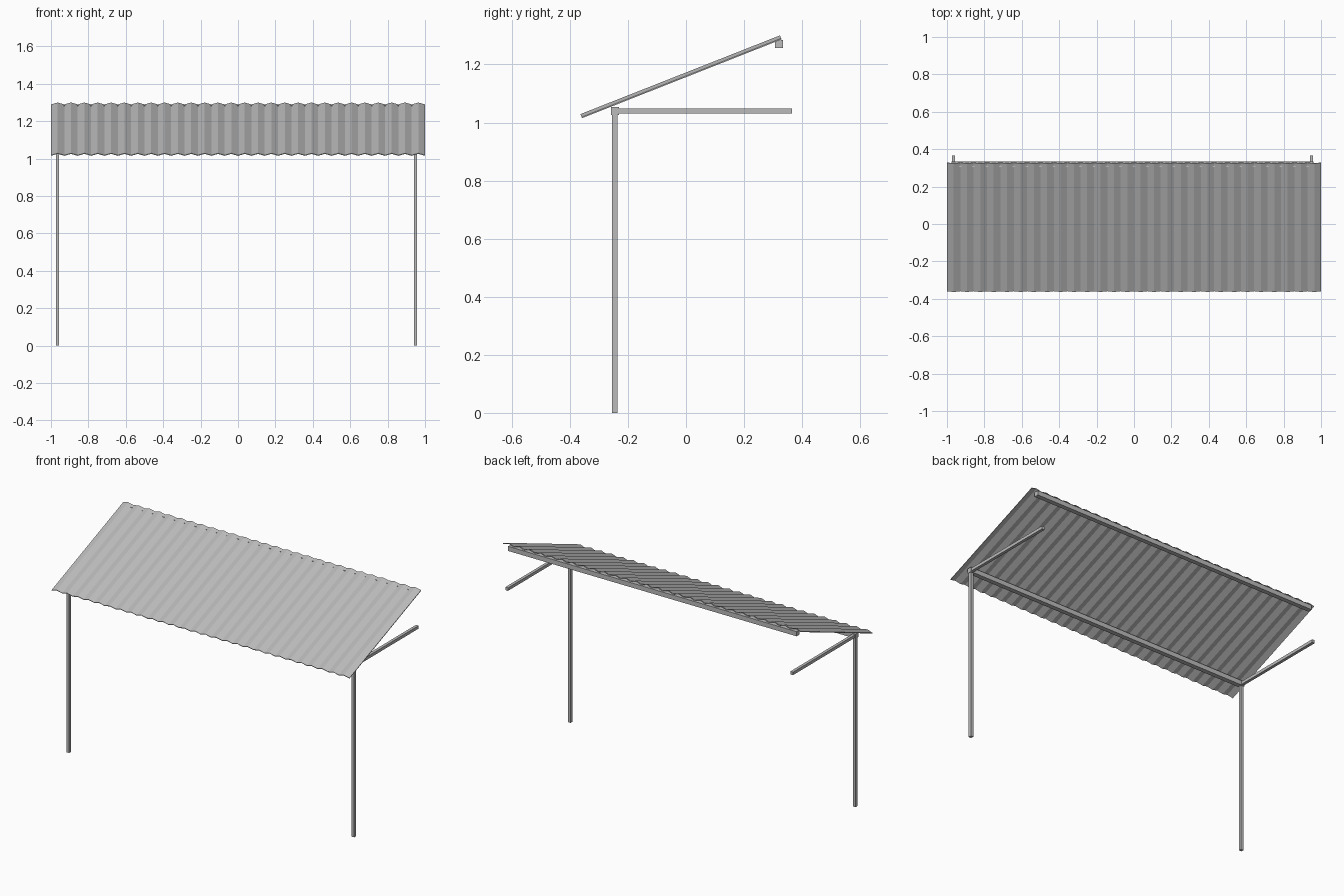
import bpy
import bmesh
from mathutils import Vector

cube = bpy.data.objects.get("Cube")
if cube:
    bpy.data.objects.remove(cube, do_unlink=True)

metal = bpy.data.materials.new("galvanised_grey")
metal.use_nodes = True
GREY = (0.5, 0.5, 0.5, 1)
metal.diffuse_color = GREY
metal.node_tree.nodes["Principled BSDF"].inputs["Base Color"].default_value = GREY


def add_object(name, bm):
    bmesh.ops.recalc_face_normals(bm, faces=bm.faces)
    mesh = bpy.data.meshes.new(name)
    bm.to_mesh(mesh)
    bm.free()
    mesh.materials.append(metal)
    obj = bpy.data.objects.new(name, mesh)
    bpy.context.collection.objects.link(obj)
    return obj


def box(name, low, high):
    low, high = Vector(low), Vector(high)
    bm = bmesh.new()
    bmesh.ops.create_cube(bm, size=1)
    for v in bm.verts:
        v.co = (low + high) / 2 + v.co * (high - low)
    return add_object(name, bm)


# Corrugated roof: a folded cross-section swept up the slope, closed as a thin sheet
eave = Vector((0, -0.358, 1.015))
ridge = Vector((0, 0.329, 1.286))
slope = (ridge - eave).normalized()
normal = Vector((1, 0, 0)).cross(slope)
folds, height, sheet = 56, 0.011, 0.004

bm = bmesh.new()
rings = []
for i in range(folds + 1):
    x = Vector((-1 + 2 * i / folds, 0, 0))
    lift = normal * height * (i % 2)
    top = lift + normal * sheet
    rings.append([bm.verts.new(x + p) for p in
                  (eave + lift, ridge + lift, ridge + top, eave + top)])
for a, b in zip(rings, rings[1:]):
    for k in range(4):
        n = (k + 1) % 4
        bm.faces.new((a[k], a[n], b[n], b[k]))
bm.faces.new(rings[0])
bm.faces.new(rings[-1])
add_object("corrugated_roof", bm)

# Posts and horizontal wall arms
half = 0.009
post_y, beam_z = -0.245, 1.04
for side, x in (("right", -0.965), ("left", 0.949)):
    box(side + "_post", (x - half, post_y - half, 0), (x + half, post_y + half, beam_z))
    box(side + "_wall_arm", (x - half, post_y, beam_z - half), (x + half, 0.365, beam_z + half))

# Long beams under the eave and the ridge
for name, y, z in (("front_beam", post_y, beam_z), ("rear_beam", 0.32, 1.27)):
    box(name, (-0.977, y - 0.014, z - 0.014), (0.961, y + 0.014, z + 0.014))
